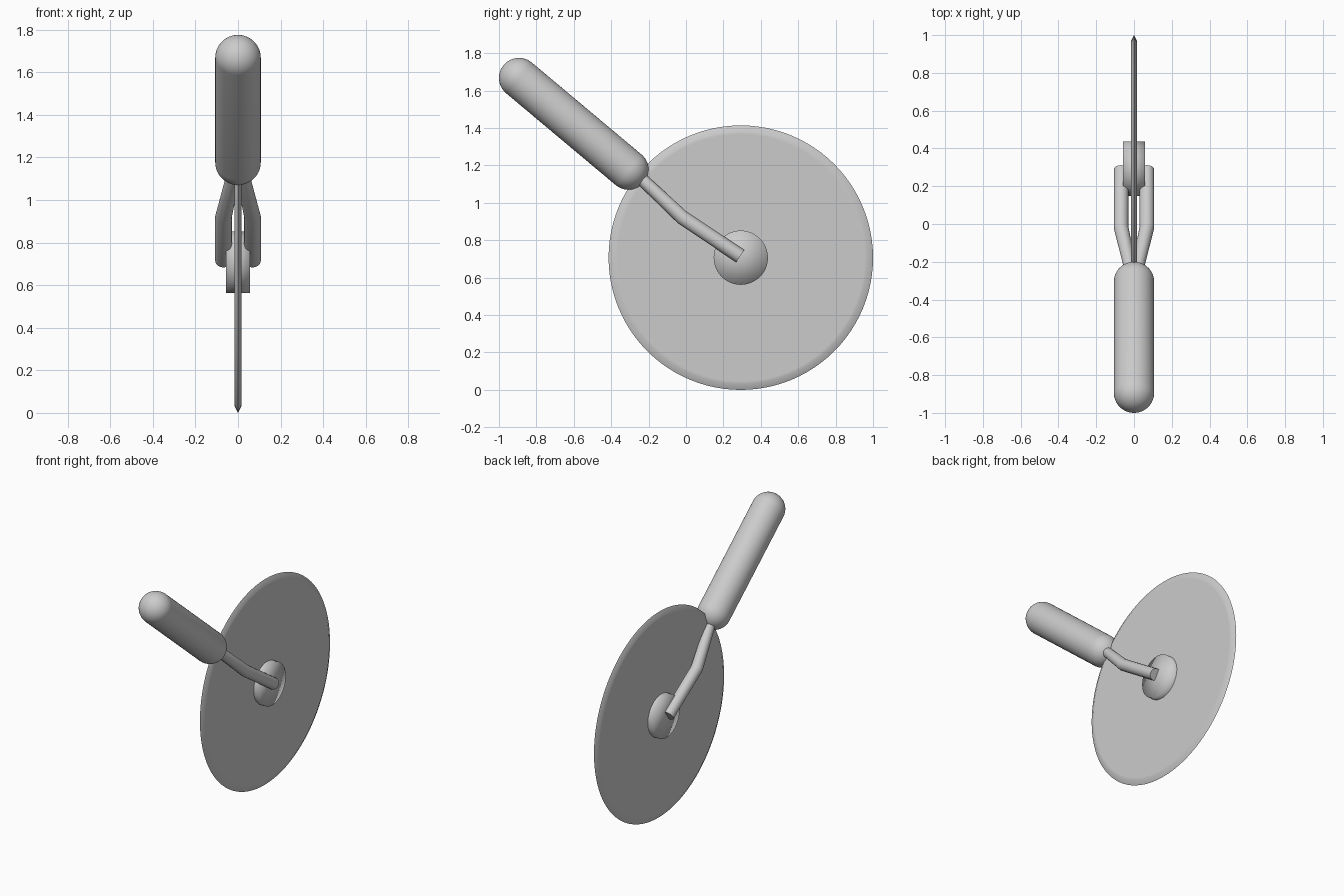
import bpy
import bmesh
from math import pi, sin, cos, radians
from mathutils import Vector

cube = bpy.data.objects.get("Cube")
if cube:
    bpy.data.objects.remove(cube, do_unlink=True)

# Single material
grey = bpy.data.materials.new("plain grey")
grey.use_nodes = True
grey.diffuse_color = (0.6, 0.6, 0.6, 1)
grey.node_tree.nodes["Principled BSDF"].inputs["Base Color"].default_value = grey.diffuse_color


def smooth(obj, angle):
    bpy.ops.object.select_all(action='DESELECT')
    obj.select_set(True)
    bpy.context.view_layer.objects.active = obj
    bpy.ops.object.shade_smooth_by_angle(angle=radians(angle))


def lathe(name, profile, origin, axis, steps, angle):
    """Spin (radius, height) points round an axis through origin."""
    bm = bmesh.new()
    verts = [bm.verts.new((r, 0, h)) for r, h in profile]
    edges = [bm.edges.new(pair) for pair in zip(verts, verts[1:])]
    bmesh.ops.spin(bm, geom=verts + edges, cent=(0, 0, 0), axis=(0, 0, 1),
                   angle=2 * pi, steps=steps)
    bmesh.ops.remove_doubles(bm, verts=bm.verts, dist=0.0001)
    bmesh.ops.recalc_face_normals(bm, faces=bm.faces)
    mesh = bpy.data.meshes.new(name)
    bm.to_mesh(mesh)
    bm.free()
    mesh.materials.append(grey)
    obj = bpy.data.objects.new(name, mesh)
    bpy.context.collection.objects.link(obj)
    obj.location = origin
    obj.rotation_euler = Vector(axis).to_track_quat('Z', 'Y').to_euler()
    smooth(obj, angle)
    return obj


R = 0.707
centre = Vector((0, 0.293, R))

# Thin wheel with a sharpened rim
half = [(0, 0.016), (0.66, 0.016), (0.675, 0.016), (R, 0)]
wheel = half + [(r, -h) for r, h in reversed(half[:-1])]
lathe("cutting_wheel", wheel, centre, (1, 0, 0), 96, 30)

# Short hub through the wheel, softly shaded
lathe("wheel_hub", [(0, 0.057), (0.145, 0.057), (0.145, -0.057), (0, -0.057)],
      centre, (1, 0, 0), 48, 180)

# Rounded handle
near = Vector((0, -0.307, 1.177))
far = Vector((0, -0.893, 1.668))
length = (far - near).length
grip = 0.107
arc = [i * pi / 24 for i in range(13)]
capsule = [(grip * sin(a), -grip * cos(a)) for a in arc]
capsule += [(r, length - h) for r, h in reversed(capsule)]
lathe("handle", capsule, near, far - near, 48, 60)

# Pair of bent fork arms
curve = bpy.data.curves.new("fork_arms", 'CURVE')
curve.dimensions = '3D'
curve.bevel_depth = 0.039
curve.bevel_resolution = 6
curve.use_fill_caps = True
path = [((0.068, 0.29, 0.715), 1), ((0.068, -0.02, 0.922), 1),
        ((0.018, -0.24, 1.13), 0.85)]
spline = curve.splines.new('POLY')
spline.points.add(len(path) - 1)
for point, (co, radius) in zip(spline.points, path):
    point.co = (*co, 1)
    point.radius = radius
curve.materials.append(grey)
arms = bpy.data.objects.new("fork_arms", curve)
bpy.context.collection.objects.link(arms)
bpy.ops.object.select_all(action='DESELECT')
arms.select_set(True)
bpy.context.view_layer.objects.active = arms
bpy.ops.object.convert(target='MESH')
arms = bpy.context.object
smooth(arms, 30)
mirror = arms.modifiers.new("mirror", 'MIRROR')
mirror.use_mirror_merge = False
